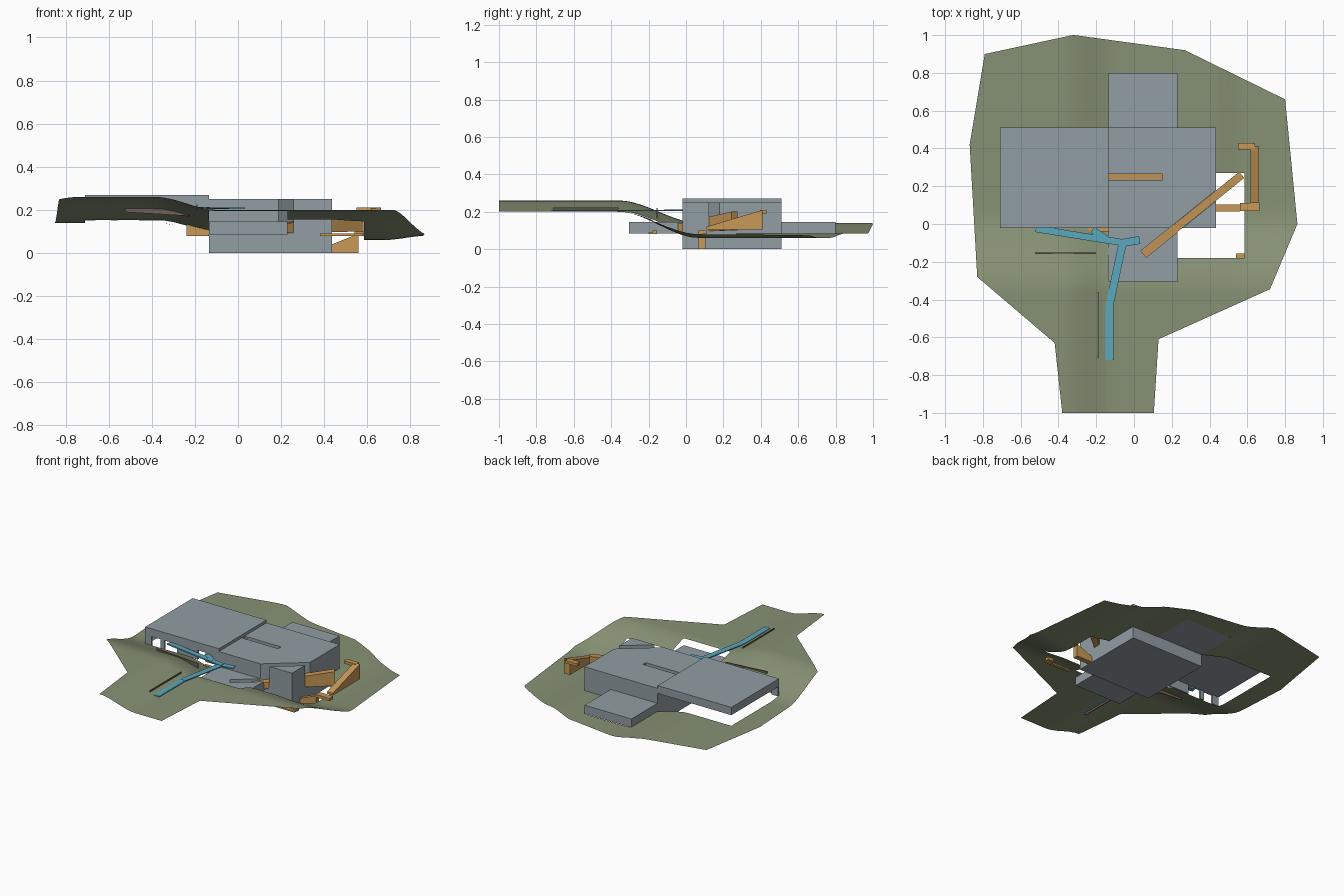
import bpy, bmesh, math
from mathutils import Vector

if "Cube" in bpy.data.objects:
    bpy.data.objects.remove(bpy.data.objects["Cube"])


def material(name, srgb):
    m = bpy.data.materials.new(name)
    m.diffuse_color = [((c / 255 + 0.055) / 1.055) ** 2.4 for c in srgb] + [1]
    m.use_nodes = True
    m.node_tree.nodes["Principled BSDF"].inputs["Base Color"].default_value = m.diffuse_color
    return m


GRASS = material("grass", (134, 145, 116))
GREY = material("concrete grey", (146, 158, 164))
TAN = material("stair tan", (200, 152, 86))
CYAN = material("path cyan", (90, 168, 188))
BROWN = material("wall brown", (112, 96, 92))


def finish(bm, name, mat):
    bmesh.ops.recalc_face_normals(bm, faces=bm.faces)
    me = bpy.data.meshes.new(name)
    bm.to_mesh(me)
    bm.free()
    ob = bpy.data.objects.new(name, me)
    bpy.context.collection.objects.link(ob)
    me.materials.append(mat)
    return ob


def box(name, x, y, z, mat=GREY):
    return ramp(name, (x[0], sum(y) / 2), (x[1], sum(y) / 2), y[1] - y[0],
                (z[0], z[0]), (z[1], z[1]), mat)


def ramp(name, a, b, width, bottom, top, mat=TAN):
    """Straight bar from a to b, with bottom and top heights at each end."""
    a, b = Vector(a), Vector(b)
    d = (b - a).normalized()
    side = Vector((-d.y, d.x)) * width / 2
    bm = bmesh.new()
    rings = []
    for p, lo, hi in ((a, bottom[0], top[0]), (b, bottom[1], top[1])):
        l, r = p + side, p - side
        rings.append([bm.verts.new((q.x, q.y, z)) for q, z in
                      ((l, lo), (r, lo), (r, hi), (l, hi))])
    for i in range(4):
        j = (i + 1) % 4
        bm.faces.new((rings[0][i], rings[0][j], rings[1][j], rings[1][i]))
    bm.faces.new(rings[0])
    bm.faces.new(rings[1])
    return finish(bm, name, mat)


def cut(ob, cutter):
    m = ob.modifiers.new("slot", 'BOOLEAN')
    m.operation = 'DIFFERENCE'
    m.solver = 'EXACT'
    m.object = cutter
    cutter.hide_render = True
    cutter.hide_viewport = True


# ---- terrain: outline strips, grid cuts, openings, then height
def smooth(e0, e1, v):
    t = min(1, max(0, (v - e0) / (e1 - e0)))
    return t * t * (3 - 2 * t)


def height(x, y):
    front = 0.26 - 0.06 * smooth(-0.38, -0.1, x)
    back = (0.14 - 0.057 * smooth(-0.38, -0.08, x)
            - 0.023 * smooth(0.42, 0.58, x) + 0.02 * smooth(0.68, 0.87, x))
    return front + (back - front) * smooth(-0.36, 0.07, y)


def edge_x(points, y):
    for (y0, x0), (y1, x1) in zip(points, points[1:]):
        if y <= y1:
            return x0 + (x1 - x0) * (y - y0) / (y1 - y0)
    return points[-1][1]


LEFT = [(-1, -.38), (-.63, -.42), (-.28, -.83), (.42, -.87), (.9, -.79), (1, -.325)]
RIGHT = [(-1, .105), (-.61, .13), (-.345, .72), (0, .865), (.66, .8), (.92, .27), (1, -.315)]
HOLES = [(-.71, .435, -.02, .51), (-.135, .23, -.305, -.02),
         (-.135, .23, .51, .8), (.23, .585, -.18, .27)]

levels = sorted({p[0] for p in LEFT + RIGHT})
bm = bmesh.new()
rows = [(bm.verts.new((edge_x(LEFT, y), y, 0)), bm.verts.new((edge_x(RIGHT, y), y, 0)))
        for y in levels]
for (a, b), (c, d) in zip(rows, rows[1:]):
    bm.faces.new((a, b, d, c))
xs = {round(-.85 + .05 * i, 3) for i in range(35)} | {v for h in HOLES for v in h[:2]}
ys = {round(-.45 + .04 * i, 3) for i in range(15)} | {v for h in HOLES for v in h[2:]}
for axis, values in ((0, xs), (1, ys)):
    for v in sorted(values):
        co, no = [0, 0, 0], [0, 0, 0]
        co[axis], no[axis] = v, 1
        bmesh.ops.bisect_plane(bm, geom=bm.verts[:] + bm.edges[:] + bm.faces[:],
                               plane_co=co, plane_no=no, dist=1e-5)
inside = [f for f in bm.faces if any(
    h[0] < f.calc_center_median().x < h[1] and h[2] < f.calc_center_median().y < h[3]
    for h in HOLES)]
bmesh.ops.delete(bm, geom=inside, context='FACES')
for v in bm.verts:
    v.co.z = height(v.co.x, v.co.y)
for f in bm.faces:
    f.smooth = True
terrain = finish(bm, "terrain", GRASS)
if sum(p.normal.z for p in terrain.data.polygons) < 0:
    terrain.data.flip_normals()

# ---- building volumes
main = box("main_block", (-.135, .435), (-.02, .51), (0, .25))
wing = box("upper_wing", (-.71, -.135), (-.02, .51), (.215, .27))
box("back_block", (-.135, .23), (.51, .8), (.085, .145))
annex = box("front_block", (-.135, .23), (-.305, -.02), (.085, .145))

# ---- wing front wall: panels between openings
for x0, x1 in ((-.71, -.66), (-.59, -.56), (-.46, -.30), (-.24, -.135)):
    box("wing_wall", (x0, x1), (-.02, -.008), (.15, .215))

# ---- slots in the roofs, with sloping stairs in them
A, B = (.05, -.16), (.57, .26)
slot = ramp("diagonal_cutter", A, B, .044, (.105, .18), (.4, .4))
cut(main, slot)
cut(annex, slot)
ramp("diagonal_stair", A, B, .042, (.09, .1), (.107, .2))
roof_slot = ramp("roof_cutter", (-.134, .25), (.15, .25), .032, (.235, .18), (.4, .4))
cut(main, roof_slot)
ramp("roof_stair", (-.134, .25), (.15, .25), .031, (.2, .15), (.238, .183))

# ---- outside stairs on the right
ramp("lower_stair", (.435, .085), (.56, .085), .036, (0, 0), (.04, .09))
box("stair_landing", (.56, .665), (.068, .11), (.08, .1), TAN)
ramp("upper_stair", (.64, .11), (.64, .41), .045, (.105, .105), (.12, .21))
box("top_landing", (.55, .64), (.395, .43), (.19, .21), TAN)
box("side_beam", (.38, .58), (-.2, -.18), (.08, .09), TAN)
box("beam_end", (.54, .585), (-.18, -.155), (.08, .1), TAN)
box("left_post", (-.24, -.135), (-.04, -.02), (.08, .135), TAN)

# ---- branching walkway
PATH = [(-.13, -.72), (-.13, -.43), (-.06, -.1), (.03, -.085)]
for i, (p, q) in enumerate(zip(PATH, PATH[1:])):
    ramp("walkway", p, q, .042, (.203, .203), (.209 + i * .0007,) * 2, CYAN)
ramp("walkway_branch", (-.52, -.025), (-.05, -.1), .036, (.203, .203), (.212, .212), CYAN)
ramp("walkway_spur", (-.22, -.03), (-.14, -.085), .036, (.203, .203), (.213, .213), CYAN)

# ---- thin garden walls
ramp("garden_wall", (-.525, -.155), (-.2, -.155), .006, (.19, .17), (.22, .2), BROWN)
ramp("drive_wall", (-.19, -.71), (-.19, -.36), .006, (.2, .2), (.224, .224), BROWN)
